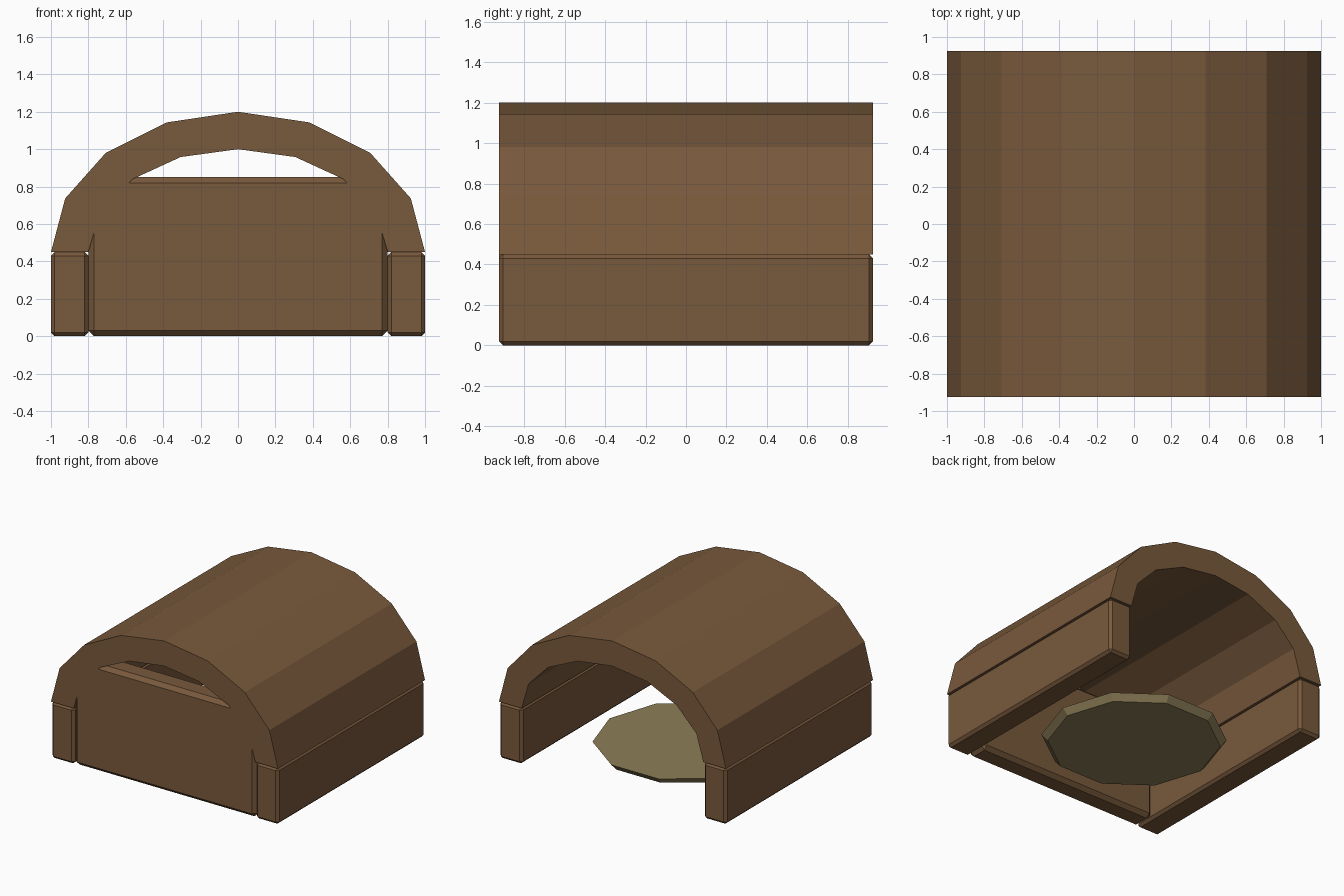
import bpy, bmesh
from math import sin, cos, pi, tau

if "Cube" in bpy.data.objects:
    bpy.data.objects.remove(bpy.data.objects["Cube"])

HALF_Y = 0.925


def material(name, rgb):
    m = bpy.data.materials.new(name)
    m.diffuse_color = (*rgb, 1)
    m.use_nodes = True
    m.node_tree.nodes["Principled BSDF"].inputs["Base Color"].default_value = m.diffuse_color
    return m


wood = material("brown_wood", (0.19, 0.10, 0.045))
straw = material("straw", (0.27, 0.21, 0.095))


def finish(bm, name, mat):
    bmesh.ops.recalc_face_normals(bm, faces=bm.faces)
    mesh = bpy.data.meshes.new(name)
    bm.to_mesh(mesh)
    bm.free()
    mesh.materials.append(mat)
    ob = bpy.data.objects.new(name, mesh)
    bpy.context.collection.objects.link(ob)
    return ob


def box(name, lo, hi, bevel):
    bm = bmesh.new()
    bmesh.ops.create_cube(bm, size=1)
    for v in bm.verts:
        v.co = [(a + b) / 2 + c * (b - a) for a, b, c in zip(lo, hi, v.co)]
    bmesh.ops.bevel(bm, geom=bm.edges[:], offset=bevel, segments=1,
                    affect='EDGES', profile=0.5)
    return finish(bm, name, wood)


# Arched roof: half-elliptical ring of eight segments, swept front to back
bm = bmesh.new()
rings = []
for i in range(9):
    a = pi * i / 8
    rings.append([bm.verts.new((rx * cos(a), y, 0.45 + rz * sin(a)))
                  for rx, rz, y in ((1, 0.75, -HALF_Y), (1, 0.75, HALF_Y),
                                    (0.8, 0.55, HALF_Y), (0.8, 0.55, -HALF_Y))])
for p, q in zip(rings, rings[1:]):
    for k in range(4):
        n = (k + 1) % 4
        bm.faces.new((p[k], p[n], q[n], q[k]))
bm.faces.new(rings[0])
bm.faces.new(rings[-1])
finish(bm, "arched_roof", wood)

# Low side walls under the roof
for side, x in (("left", -0.9), ("right", 0.9)):
    box(side + "_wall", (x - 0.1, -HALF_Y, 0), (x + 0.1, HALF_Y, 0.45), 0.02)

# Front panel, flush with the roof end
box("front_panel", (-0.8, -HALF_Y, 0), (0.8, -0.745, 0.85), 0.03)

# Ten-sided floor bed, flaring slightly upward
bm = bmesh.new()
low, high = [[bm.verts.new((r * cos(tau * i / 10), r * sin(tau * i / 10), z))
              for i in range(10)] for r, z in ((0.63, 0.0), (0.675, 0.05))]
bm.faces.new(low)
bm.faces.new(high)
for i in range(10):
    j = (i + 1) % 10
    bm.faces.new((low[i], low[j], high[j], high[i]))
finish(bm, "floor_bed", straw)
